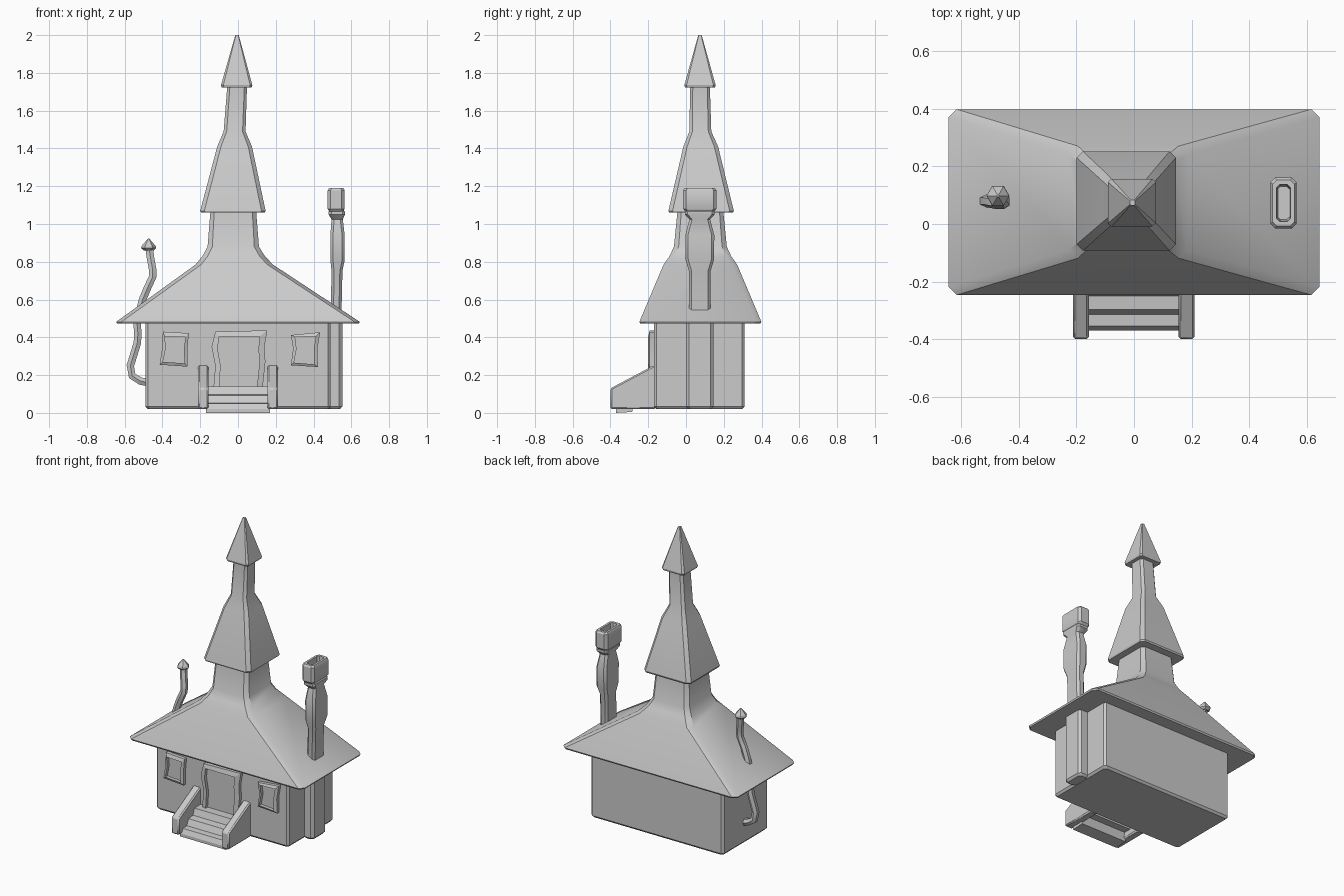
import bpy, bmesh, math
from mathutils import Vector

stone = bpy.data.materials.new("plain grey")
stone.diffuse_color = (0.6, 0.6, 0.6, 1)


def loft(name, rings, cap_start=True, cap_end=True, smooth=32):
    """Skin a list of equal-length point rings into one mesh object."""
    bm = bmesh.new()
    vr = [[bm.verts.new(p) for p in r] for r in rings]
    n = len(vr[0])
    for a, b in zip(vr, vr[1:]):
        for i in range(n):
            j = (i + 1) % n
            bm.faces.new((a[i], a[j], b[j], b[i]))
    if cap_start:
        bm.faces.new(vr[0][::-1])
    if cap_end:
        bm.faces.new(vr[-1])
    bmesh.ops.recalc_face_normals(bm, faces=bm.faces[:])
    me = bpy.data.meshes.new(name)
    bm.to_mesh(me)
    bm.free()
    me.materials.append(stone)
    ob = bpy.data.objects.new(name, me)
    bpy.context.collection.objects.link(ob)
    bpy.ops.object.select_all(action='DESELECT')
    ob.select_set(True)
    bpy.context.view_layer.objects.active = ob
    bpy.ops.object.shade_smooth_by_angle(angle=math.radians(smooth))
    return ob


def octo(cx, cy, z, hx, hy, c):
    """Rectangle ring with cut corners."""
    pts = [(hx, hy - c), (hx - c, hy), (c - hx, hy), (-hx, hy - c),
           (-hx, c - hy), (c - hx, -hy), (hx - c, -hy), (hx, c - hy)]
    return [(cx + x, cy + y, z) for x, y in pts]


def bevel(ob, w):
    m = ob.modifiers.new("bevel", 'BEVEL')
    m.width, m.segments, m.limit_method = w, 1, 'ANGLE'


# House body
loft("house_body", [octo(0, 0.07, z, 0.49 - d, 0.24 - d, 0.014)
                    for z, d in ((0.02, 0.012), (0.034, 0), (0.49, 0))])

# Main roof flaring up into the tower
loft("main_roof", [octo(x, 0.076, z, hx, hy, c) for x, z, hx, hy, c in (
    (0, 0.472, 0.640, 0.318, 0.028), (0, 0.482, 0.645, 0.323, 0.028),
    (-0.02, 0.785, 0.205, 0.195, 0.03), (-0.023, 0.83, 0.165, 0.163, 0.028),
    (-0.025, 0.88, 0.136, 0.14, 0.025), (-0.025, 1.08, 0.12, 0.12, 0.02))])

# Spire and its pointed cap
loft("spire", [octo(x, y, z, h, h, c) for x, y, z, h, c in (
    (-0.027, 0.08, 1.06, 0.169, 0.022), (-0.027, 0.08, 1.07, 0.173, 0.022),
    (-0.018, 0.078, 1.41, 0.092, 0.02), (-0.018, 0.076, 1.49, 0.058, 0.016),
    (-0.004, 0.074, 1.74, 0.052, 0.014))])
loft("spire_cap", [octo(x, 0.074, z, h, h, c) for x, z, h, c in (
    (-0.007, 1.722, 0.079, 0.012), (-0.007, 1.735, 0.083, 0.012),
    (-0.005, 2.0, 0.009, 0.003))])

# Stone chimney: buttress on the wall, shaft above the roof, hollow pot
loft("chimney_base", [octo(0.51, 0.073, z, 0.042 - d, 0.073 - d, 0.017)
                      for z, d in ((0.02, 0.012), (0.034, 0), (0.49, 0))])
loft("chimney_shaft", [octo(x, 0.073, z, hx, hy, 0.014) for x, z, hx, hy in (
    (0.518, 0.45, 0.028, 0.058), (0.524, 0.75, 0.029, 0.057),
    (0.527, 0.81, 0.038, 0.075), (0.527, 0.94, 0.038, 0.077),
    (0.525, 1.025, 0.030, 0.055), (0.523, 1.05, 0.043, 0.078),
    (0.523, 1.065, 0.043, 0.078), (0.523, 1.075, 0.036, 0.07))])
loft("chimney_pot", [octo(0.52, 0.073, z, hx, hy, c) for z, hx, hy, c in (
    (1.065, 0.036, 0.076, 0.014), (1.08, 0.045, 0.088, 0.016),
    (1.178, 0.045, 0.088, 0.016), (1.19, 0.038, 0.08, 0.014),
    (1.19, 0.024, 0.064, 0.01), (1.11, 0.02, 0.058, 0.01))])


# Door and windows: crooked frames around recessed panels
def framed(name, outer, inner):
    loft(name, [[(x, y, z) for x, z in r] for y, r in (
        (-0.16, outer), (-0.192, outer), (-0.2, inner), (-0.178, inner))],
        smooth=15)


framed("door",
       [(-0.13, .13), (-0.12, .25), (-0.14, .35), (-0.12, .43),
        (0.155, .437), (0.14, .35), (0.145, .27), (0.13, .13)],
       [(-0.10, .13), (-0.092, .25), (-0.108, .34), (-0.10, .405),
        (0.115, .405), (0.108, .34), (0.114, .27), (0.10, .13)])
framed("left_window",
       [(-.415, .255), (-.40, .35), (-.398, .43), (-.26, .422), (-.268, .34), (-.268, .245)],
       [(-.397, .27), (-.382, .345), (-.388, .405), (-.277, .402), (-.287, .34), (-.283, .262)])
framed("right_window",
       [(.28, .252), (.292, .34), (.28, .412), (.435, .427), (.42, .34), (.423, .243)],
       [(.296, .266), (.31, .34), (.302, .402), (.412, .405), (.402, .34), (.403, .257)])


# Front stairs with thin treads and two sloped side walls
def extrude_x(name, prof, x0, x1):
    return loft(name, [[(x, y, z) for y, z in prof] for x in (x0, x1)], smooth=15)


extrude_x("stairs", [
    (-.37, 0), (-.37, .02), (-.355, .05), (-.315, .053), (-.297, .093),
    (-.25, .098), (-.235, .14), (-.16, .14), (-.16, .105), (-.215, .105),
    (-.225, .06), (-.275, .06), (-.285, .005)], -0.17, 0.17)
for side, cx in (("left", -0.185), ("right", 0.183)):
    rail = extrude_x(side + "_stair_wall", [
        (-.40, .02), (-.40, .13), (-.17, .252), (-.16, .252), (-.16, .02)],
        cx - 0.028, cx + 0.028)
    bevel(rail, 0.012)

# Crooked stove pipe, swept with six sides, and its small hat
path = [Vector(p) for p in (
    (-.47, .08, .16), (-.515, .08, .168), (-.56, .08, .195), (-.57, .08, .25),
    (-.533, .08, .37), (-.53, .08, .42), (-.535, .08, .48), (-.505, .08, .6),
    (-.48, .075, .66), (-.452, .075, .72), (-.452, .08, .76),
    (-.463, .09, .82), (-.472, .098, .885))]
rings = []
for i, p in enumerate(path):
    t = (path[min(i + 1, len(path) - 1)] - path[max(i - 1, 0)]).normalized()
    u = Vector((0, 1, 0))
    v = t.cross(u).normalized()
    rings.append([p + 0.023 * (u * math.cos(a) + v * math.sin(a))
                  for a in (k * math.pi / 3 for k in range(6))])
loft("stove_pipe", rings)
loft("stove_pipe_hat", [
    [(-.473 + r * math.cos(k * math.pi / 3), .098 + r * math.sin(k * math.pi / 3), z)
     for k in range(6)] for z, r in ((.86, .026), (.872, .04), (.885, .036), (.922, .004))],
    smooth=15)
